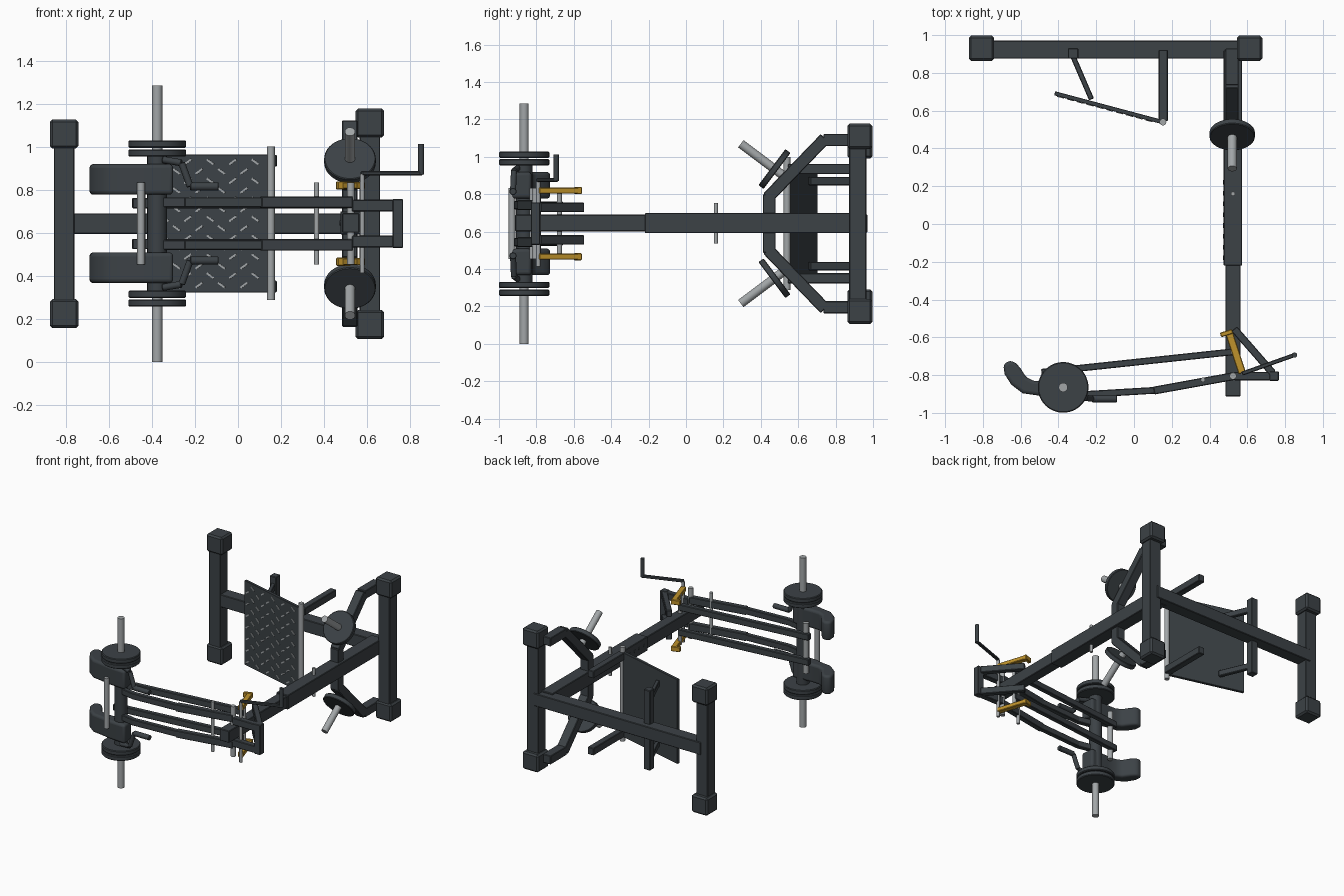
import bpy, bmesh, math
from mathutils import Vector, Matrix

if "Cube" in bpy.data.objects:
    bpy.data.objects.remove(bpy.data.objects["Cube"], do_unlink=True)

MID = 0.643  # height of the mirror plane


def material(name, rgb):
    m = bpy.data.materials.new(name)
    m.use_nodes = True
    m.diffuse_color = (*rgb, 1)
    m.node_tree.nodes["Principled BSDF"].inputs["Base Color"].default_value = (*rgb, 1)
    return m


DARK = material("dark_grey", (0.045, 0.054, 0.061))
STEEL = material("steel_grey", (0.36, 0.38, 0.39))
YELLOW = material("yellow", (0.52, 0.29, 0.025))


def finish(name, bm, mat, smooth=False, bevel=0, segments=1):
    bmesh.ops.recalc_face_normals(bm, faces=bm.faces[:])
    me = bpy.data.meshes.new(name)
    bm.to_mesh(me)
    bm.free()
    ob = bpy.data.objects.new(name, me)
    bpy.context.collection.objects.link(ob)
    me.materials.append(mat)
    if bevel:
        mod = ob.modifiers.new("bevel", "BEVEL")
        mod.width, mod.segments = bevel, segments
        mod.limit_method = "ANGLE"
    if smooth:
        bpy.ops.object.select_all(action="DESELECT")
        ob.select_set(True)
        bpy.context.view_layer.objects.active = ob
        bpy.ops.object.shade_smooth_by_angle(angle=math.radians(40))
    return ob


def frame(a, b):
    """Matrix with local x along a-b, centred between them."""
    a, b = Vector(a), Vector(b)
    d = (b - a).normalized()
    hint = Vector((0, 1, 0)) if abs(d.z) > 0.99 else Vector((0, 0, 1))
    side = hint.cross(d).normalized()
    m = Matrix((d, side, d.cross(side))).transposed().to_4x4()
    return Matrix.Translation((a + b) / 2) @ m, (b - a).length


def bar(name, a, b, w, h, mat=DARK, ext=0, bevel=0.004):
    m, length = frame(a, b)
    bm = bmesh.new()
    bmesh.ops.create_cube(bm, size=1, matrix=m @ Matrix.Diagonal((length + 2 * ext, w, h, 1)))
    return finish(name, bm, mat, bevel=bevel)


def rod(name, a, b, r, mat=STEEL, sides=24, bevel=0):
    m, length = frame(a, b)
    bm = bmesh.new()
    bmesh.ops.create_cone(bm, cap_ends=True, segments=sides, radius1=r, radius2=r, depth=length,
                          matrix=m @ Matrix.Rotation(math.pi / 2, 4, "Y"))
    return finish(name, bm, mat, True, bevel)


def pair(fn, name, a, b, *args, **kw):
    """Build a part and its copy mirrored about the mid height."""
    flip = lambda p: (p[0], p[1], 2 * MID - p[2])
    fn("upper_" + name, a, b, *args, **kw)
    fn("lower_" + name, flip(a), flip(b), *args, **kw)


def post(name, x, y, z0, z1, w, h, mat=DARK, bevel=0.004):
    return bar(name, (x, y, z0), (x, y, z1), w, h, mat, 0, bevel)


# Base frame: cross beam, end posts with rubber caps, main beam
bar("cross_beam", (-0.8, 0.923, MID), (0.6, 0.923, MID), 0.095, 0.095)
for side, x, z0, z1 in (("right", -0.807, 0.158, 1.126), ("left", 0.612, 0.107, 1.177)):
    post(side + "_end_post", x, 0.918, z0 + 0.05, z1 - 0.05, 0.096, 0.092)
    post(side + "_lower_cap", x, 0.93, z0, z0 + 0.134, 0.134, 0.134, bevel=0.012)
    post(side + "_upper_cap", x, 0.93, z1 - 0.134, z1, 0.134, 0.134, bevel=0.012)
bar("main_beam_sleeve", (0.524, 0.92, 0.646), (0.524, -0.22, 0.646), 0.098, 0.108)
bar("main_beam_inner", (0.524, -0.2, 0.646), (0.524, -0.913, 0.646), 0.08, 0.09)
for i in range(8):
    y = 0.22 - i * 0.057
    rod("adjuster_hole_%d" % (i + 1), (0.472, y, 0.646), (0.476, y, 0.646), 0.012, DARK, 12)
rod("adjuster_pin", (0.524, 0.16, 0.537), (0.524, 0.16, 0.752), 0.011)

# Bent storage arms with their plates and pegs
arm = [(0.519, 0.93, 1.09), (0.519, 0.735, 1.09), (0.519, 0.445, 0.79)]
pair(bar, "storage_arm_end", arm[0], arm[1], 0.07, 0.065)
pair(bar, "storage_arm_slope", arm[1], arm[2], 0.07, 0.065, ext=0.012)
post("storage_arm_middle", 0.519, 0.445, 2 * MID - 0.8, 0.8, 0.07, 0.068)
hub, axis = Vector((0.52, 0.473, 0.935)), Vector((0, -0.8, 0.6))
pair(rod, "storage_plate", hub - axis * 0.017, hub + axis * 0.017, 0.12, DARK, 40, 0.004)
pair(rod, "storage_peg", hub - axis * 0.05, hub + axis * 0.225, 0.024)

# Foot plate with tread marks
pa, pb = Vector((-0.42, 0.692, MID)), Vector((0.15, 0.54, MID))
bar("foot_plate", pa, pb, 0.022, 0.64, bevel=0.002)
fm, plate_len = frame(pa, pb)
bm = bmesh.new()
for row in range(14):
    for col in range(6):
        u = -0.26 + col * 0.108 + (row % 2) * 0.054
        if u > 0.27:
            continue
        turn = math.radians(35 if (row + col) % 2 else -35)
        m = (fm @ Matrix.Translation((u, -0.0125, -0.286 + row * 0.044))
             @ Matrix.Rotation(turn, 4, "Y") @ Matrix.Diagonal((0.04, 0.005, 0.009, 1)))
        bmesh.ops.create_cube(bm, size=1, matrix=m)
finish("foot_plate_tread", bm, STEEL)
rod("foot_plate_hinge", (0.153, 0.54, 0.287), (0.153, 0.54, 1.0), 0.018)
pair(bar, "foot_plate_support", (0.155, 0.545, 0.935), (0.155, 0.922, 0.935), 0.05, 0.055)
post("foot_plate_upright", -0.322, 0.903, 0.34, 0.945, 0.055, 0.055)
pair(bar, "foot_plate_brace", (-0.322, 0.885, 0.87), (-0.225, 0.66, 0.87), 0.028, 0.045)

# Lever arms and parallel links
pair(bar, "lever_sleeve", (0.53, -0.805, 0.742), (0.105, -0.882, 0.742), 0.042, 0.054)
pair(bar, "lever_inner", (0.12, -0.88, 0.742), (-0.25, -0.902, 0.742), 0.036, 0.046)
pair(bar, "lever_tip", (-0.24, -0.902, 0.742), (-0.39, -0.87, 0.742), 0.036, 0.046)
pair(bar, "parallel_link", (0.53, -0.676, 0.738), (-0.49, -0.785, 0.738), 0.036, 0.048)
for name, x, y, r in (("rear_link_rod", -0.45, -0.795, 0.02), ("front_link_rod", -0.45, -0.93, 0.018),
                      ("stop_pin", 0.365, -0.825, 0.012), ("lever_pivot", 0.524, -0.805, 0.018),
                      ("link_pivot", 0.524, -0.677, 0.014)):
    rod(name, (x, y, 0.453), (x, y, 0.833), r)

# Pivot bracket at the end of the main beam
pair(bar, "bracket_bar", (0.53, -0.805, 0.726), (0.76, -0.805, 0.726), 0.045, 0.054)
pair(bar, "bracket_diagonal", (0.53, -0.555, 0.73), (0.735, -0.79, 0.73), 0.04, 0.05)
post("bracket_upright", 0.742, -0.805, 0.53, 0.757, 0.05, 0.05)

# Release hooks and crank
pair(bar, "release_hook", (0.505, -0.58, 0.82), (0.573, -0.79, 0.82), 0.04, 0.032, YELLOW)
pair(bar, "release_hook_tip", (0.458, -0.588, 0.82), (0.522, -0.568, 0.82), 0.025, 0.038, YELLOW)
rod("crank_shaft", (0.577, -0.79, 0.414), (0.577, -0.79, 0.873), 0.011)
bar("crank_arm", (0.572, -0.792, 0.876), (0.855, -0.692, 0.876), 0.022, 0.02)
rod("crank_grip", (0.85, -0.694, 0.87), (0.85, -0.694, 1.012), 0.014, DARK, 16)

# Loading shaft, hub and weight discs
C = (-0.375, -0.865)
rod("loading_shaft", (*C, 0), (*C, 1.285), 0.024)
rod("hub_tube", (*C, 0.31), (*C, 0.975), 0.045, DARK)
for i, z in enumerate((0.971, 1.012)):
    pair(rod, "weight_disc_%d" % (i + 1), (*C, z - 0.017), (*C, z + 0.017), 0.134, DARK, 48, 0.005)

# Curved shoulder pads
OUTLINE = [(-0.692, -0.748), (-0.665, -0.724), (-0.63, -0.73), (-0.6, -0.765), (-0.57, -0.812),
           (-0.53, -0.83), (-0.46, -0.832), (-0.31, -0.825), (-0.30, -0.93), (-0.44, -0.922),
           (-0.52, -0.906), (-0.59, -0.896), (-0.65, -0.85), (-0.685, -0.795)]
for name, z in (("upper_shoulder_pad", 0.848), ("lower_shoulder_pad", 2 * MID - 0.848)):
    bm = bmesh.new()
    face = bm.faces.new([bm.verts.new((x, y, z - 0.071)) for x, y in OUTLINE])
    top = bmesh.ops.extrude_face_region(bm, geom=[face])["geom"]
    bmesh.ops.translate(bm, vec=(0, 0, 0.142), verts=[g for g in top if isinstance(g, bmesh.types.BMVert)])
    finish(name, bm, DARK, True, 0.022, 4)

# Cranked hand grips
GRIP = [(-0.35, -0.9, 0.94), (-0.262, -0.92, 0.925), (-0.222, -0.925, 0.815), (-0.09, -0.925, 0.815)]
for part, a, b in zip(("root", "bend", "handle"), GRIP, GRIP[1:]):
    pair(rod, "grip_" + part, a, b, 0.019 if part == "handle" else 0.016, DARK, 16, 0.003)
